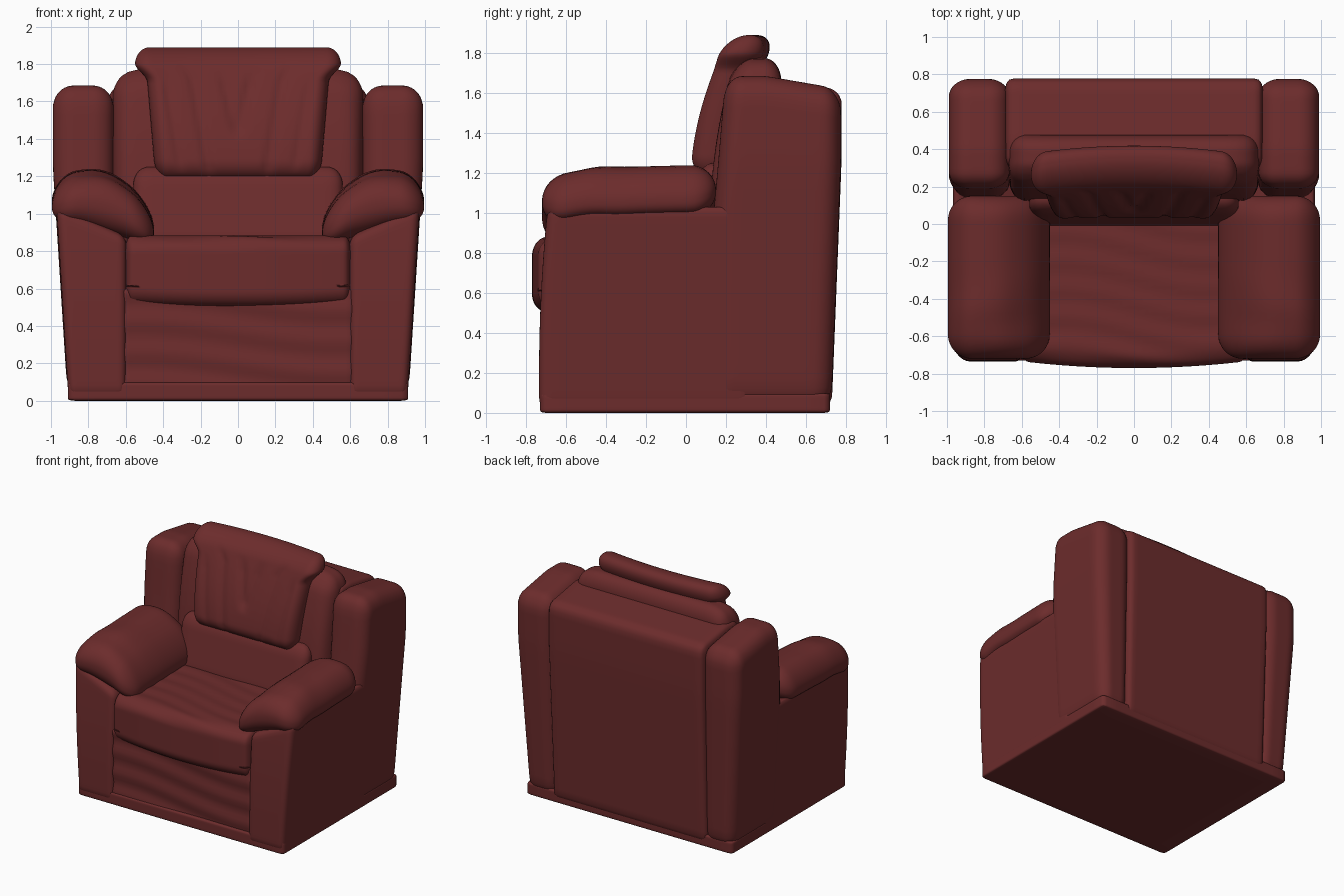
import bpy, bmesh
from math import sin, pi, exp
from mathutils import Vector

if "Cube" in bpy.data.objects:
    bpy.data.objects.remove(bpy.data.objects["Cube"])

leather = bpy.data.materials.new("dark_red_leather")
leather.diffuse_color = (0.15, 0.025, 0.025, 1)
leather.use_nodes = True
leather.node_tree.nodes["Principled BSDF"].inputs["Base Color"].default_value = leather.diffuse_color


def clamp(v, a=0.0, b=1.0):
    return max(a, min(b, v))


def soft_box(name, lo, hi, r, warp=None, cuts=24, mirror=False):
    """Rounded box from lo to hi with per-axis edge radii r, bent by warp(x, y, z)."""
    bm = bmesh.new()
    bmesh.ops.create_cube(bm, size=2)
    bmesh.ops.subdivide_edges(bm, edges=bm.edges[:], cuts=cuts, use_grid_fill=True)
    for v in bm.verts:
        p, core, d = [], [], []
        for i in range(3):
            c, h = (lo[i] + hi[i]) / 2, (hi[i] - lo[i]) / 2
            p.append(c + h * sin(v.co[i] * pi / 2))
            core.append(clamp(p[i], lo[i] + r[i], hi[i] - r[i]))
            d.append((p[i] - core[i]) / r[i])
        d = Vector(d).normalized()
        q = [core[i] + r[i] * d[i] for i in range(3)]
        v.co = warp(*q) if warp else q
    bmesh.ops.recalc_face_normals(bm, faces=bm.faces[:])
    me = bpy.data.meshes.new(name)
    bm.to_mesh(me)
    bm.free()
    me.shade_smooth()
    me.materials.append(leather)
    ob = bpy.data.objects.new(name, me)
    bpy.context.collection.objects.link(ob)
    if mirror:
        ob.modifiers.new("mirror", 'MIRROR')
    return ob


def body(x, y, z):
    """Overall taper: narrower and shallower towards the floor."""
    k = 1 - clamp(z / 1.25)
    x -= 0.08 * k * clamp((x - 0.6) / 0.39)
    y -= 0.05 * k * clamp(y / 0.7)
    return x, y, z


def side_warp(x, y, z):
    z -= clamp((z - 0.5) / 0.5) * 0.16 * clamp((0.97 - x) / 0.37)
    y += 0.04 * clamp((z - 0.2) / 0.8) ** 2 * clamp(-y / 0.7)
    return body(x, y, z)


def wing_warp(x, y, z):
    # front edge leans back, top falls off slightly to the rear
    y += 0.05 * clamp((z - 1.0) / 0.6) * clamp((0.75 - y) / 0.6)
    z -= 0.06 * clamp((y - 0.4) / 0.35) * clamp((z - 1.2) / 0.4)
    return body(x, y, z)


def back_warp(x, y, z):
    z -= 0.05 * clamp((y - 0.45) / 0.3) * clamp((z - 1.2) / 0.4)
    return body(x, y, z)


def arm_warp(x, y, z):
    # pad drapes over the arm: inner edge hangs low, outer edge droops a little
    z *= 1 + 0.25 * exp(-((x - 0.7) / 0.15) ** 2)
    z += 1.1 - 1.15 * max(0, 0.85 - x) ** 2 - 2 * max(0, x - 0.85) ** 2
    z += 0.025 * clamp(y + 0.3, -0.5, 0.5) - 0.03 * clamp((-0.45 - y) / 0.27)
    return x, y, z + 0.006 * sin(14 * y + 9 * x) * clamp((-y - 0.2) / 0.3)


def seat_warp(x, y, z):
    y += 0.1 * x * x * clamp(-y / 0.7)
    if z > 0.8:
        z += 0.004 * sin(42 * y + 3 * sin(4 * x))
    elif z < 0.6:
        z += 0.05 * x * x
    return x, y, z


def panel_warp(x, y, z):
    return x, y - 0.006 * sin(38 * z + 2 * sin(3 * x)), z


def lumbar_warp(x, y, z):
    return x, y + 0.22 * (z - 0.88), z


def inner_back_warp(x, y, z):
    s = clamp((z - 1.0) / 0.76)
    y += 0.1 * s * s * clamp((0.46 - y) / 0.32) + 0.02 * s
    z -= 0.25 * max(0, abs(x) - 0.52) * s
    return x, y, z


def pillow_warp(x, y, z):
    s = clamp((z - 1.18) / 0.71)
    flare = clamp((s - 0.74) / 0.14)
    flare = flare * flare * (3 - 2 * flare)
    # gathers: two long seams and a V of folds in the middle
    if y < 0:
        for base, slope, a, b, depth in ((0.17, 0.10, 0.0, 0.9, 0.016),
                                         (0.0, 0.16, 0.3, 0.85, 0.02),
                                         (0.34, 0.08, 0.05, 0.8, 0.01)):
            fade = clamp((s - a) / 0.1) * clamp((b - s) / 0.15)
            y += depth * fade * exp(-((abs(x) - base - slope * max(0, s - a)) / 0.025) ** 2)
    x *= (0.44 + 0.06 * s + 0.06 * flare) / 0.5
    y += 0.135 + 0.215 * s ** 1.7 - 0.15 * x * x * s
    return x, y, z


# Frame
soft_box("plinth", (-0.91, -0.73, 0), (0.91, 0.72, 0.1), (0.03, 0.03, 0.012), cuts=10)
soft_box("front_panel", (-0.62, -0.715, 0.05), (0.62, -0.3, 0.6), (0.02, 0.03, 0.03), panel_warp)
soft_box("arm_sides", (0.595, -0.735, 0.02), (0.985, 0.35, 1.04), (0.05, 0.05, 0.05),
         side_warp, mirror=True)
soft_box("back_wings", (0.665, 0.14, 0.02), (0.99, 0.775, 1.685), (0.11, 0.1, 0.12),
         wing_warp, mirror=True)
soft_box("back_panel", (-0.69, 0.3, 0.02), (0.69, 0.778, 1.67), (0.04, 0.07, 0.07), back_warp)

# Cushions
soft_box("seat_cushion", (-0.605, -0.77, 0.5), (0.605, 0.2, 0.88), (0.04, 0.09, 0.09),
         seat_warp, cuts=40)
soft_box("lumbar_cushion", (-0.56, -0.01, 0.8), (0.56, 0.25, 1.25), (0.08, 0.06, 0.1), lumbar_warp)
soft_box("inner_back_cushion", (-0.67, 0.12, 0.8), (0.67, 0.46, 1.775), (0.09, 0.13, 0.12),
         inner_back_warp)
soft_box("head_pillow", (-0.5, -0.11, 1.18), (0.5, 0.11, 1.89), (0.08, 0.105, 0.11),
         pillow_warp, cuts=56)
soft_box("arm_pads", (0.45, -0.72, -0.115), (0.995, 0.15, 0.115), (0.13, 0.13, 0.11),
         arm_warp, cuts=30, mirror=True)
